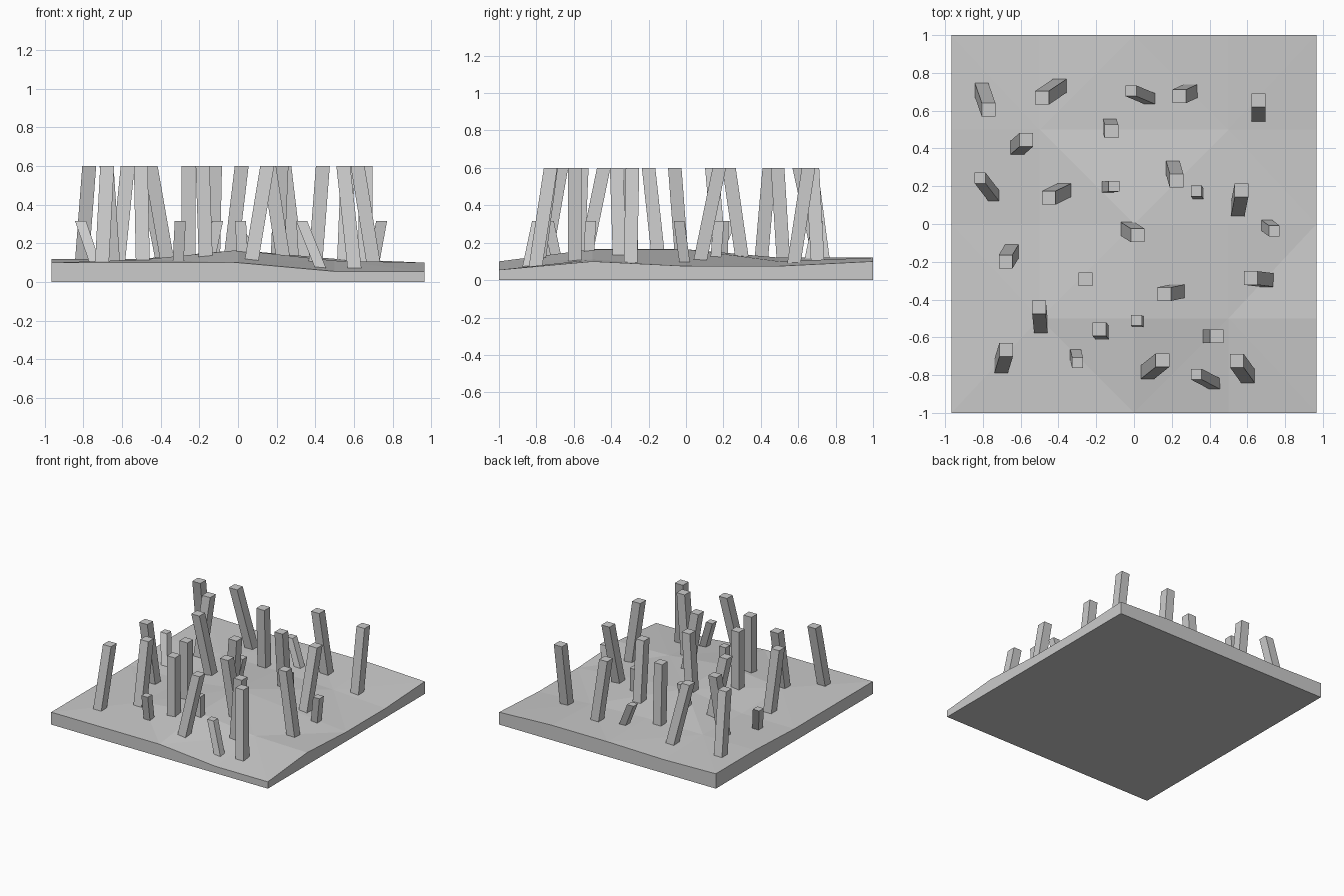
import bpy

def make(name, verts, faces):
    mesh = bpy.data.meshes.new(name)
    mesh.from_pydata(verts, [], faces)
    mesh.update()
    obj = bpy.data.objects.new(name, mesh)
    bpy.context.collection.objects.link(obj)
    return obj

# uneven ground slab: 5 x 5 heights, rows run front to back
xs = (-0.966, -0.5, 0, 0.5, 0.966)
ys = (-1, -0.5, 0, 0.5, 1)
heights = ((.10, .10, .10, .055, .055),
           (.10, .115, .165, .11, .10),
           (.10, .10, .165, .12, .075),
           (.12, .12, .12, .10, .075),
           (.12, .11, .12, .12, .10))
top = [(x, y, heights[j][i]) for j, y in enumerate(ys) for i, x in enumerate(xs)]
# rim walks anticlockwise round the slab edge
rim = [0, 1, 2, 3, 4, 9, 14, 19, 24, 23, 22, 21, 20, 15, 10, 5]
verts = top + [(top[k][0], top[k][1], 0) for k in rim]
faces = []
for j in range(4):
    for i in range(4):
        a = j * 5 + i
        b, c, d = a + 1, a + 6, a + 5
        faces += [(a, b, c), (a, c, d)] if (i + j) % 2 == 0 else [(a, b, d), (b, c, d)]
n = len(rim)
for k in range(n):
    m = (k + 1) % n
    faces.append((25 + k, 25 + m, rim[m], rim[k]))
faces.append(tuple(25 + k for k in reversed(range(n))))
make("ground_slab", verts, faces)

# leaning posts with level square ends, sunk slightly into the slab
GROUND, SUNK = 0.115, 0.06

def post(name, x, y, dx, dy, width, height):
    r = width / 2
    s = (height - SUNK) / (height - GROUND)
    corners = ((-r, -r), (r, -r), (r, r), (-r, r))
    v = [(x + dx * s + a, y + dy * s + b, SUNK) for a, b in corners]
    v += [(x + a, y + b, height) for a, b in corners]
    f = [(3, 2, 1, 0), (4, 5, 6, 7)]
    f += [(k, (k + 1) % 4, (k + 1) % 4 + 4, k + 4) for k in range(4)]
    make(name, v, f)

# top centre x, y and foot offset x, y
tall = ((-.77, .605, -.037, .106), (-.487, .668, .095, .064), (.24, .676, .058, .027),
        (.659, .655, 0, -.074), (-.119, .49, -.01, .03), (-.571, .445, -.048, -.042),
        (-.452, .138, .085, .042), (.225, .23, -.02, .07), (.569, .178, -.02, -.1),
        (.019, -.06, -.058, .037), (-.68, -.2, .032, .053), (-.257, -.292, 0, 0),
        (.161, -.371, .074, .016), (.619, -.286, .079, -.01), (-.503, -.44, .01, -.1),
        (-.183, -.557, .016, -.02), (.439, -.594, -.037, 0), (-.677, -.666, -.026, -.085),
        (.151, -.721, -.08, -.064), (.545, -.724, .053, -.074))
short = ((-.016, .705, .1, -.042), (-.815, .244, .069, -.09), (-.106, .2, -.042, -.005),
         (.33, .175, .011, -.016), (.743, -.037, -.037, .027), (.013, -.51, .011, -.01),
         (-.299, -.735, -.01, .042), (.33, -.795, .08, -.042))
for p in tall:
    post("tall_post", *p, 0.072, 0.6)
for p in short:
    post("short_post", *p, 0.057, 0.315)
